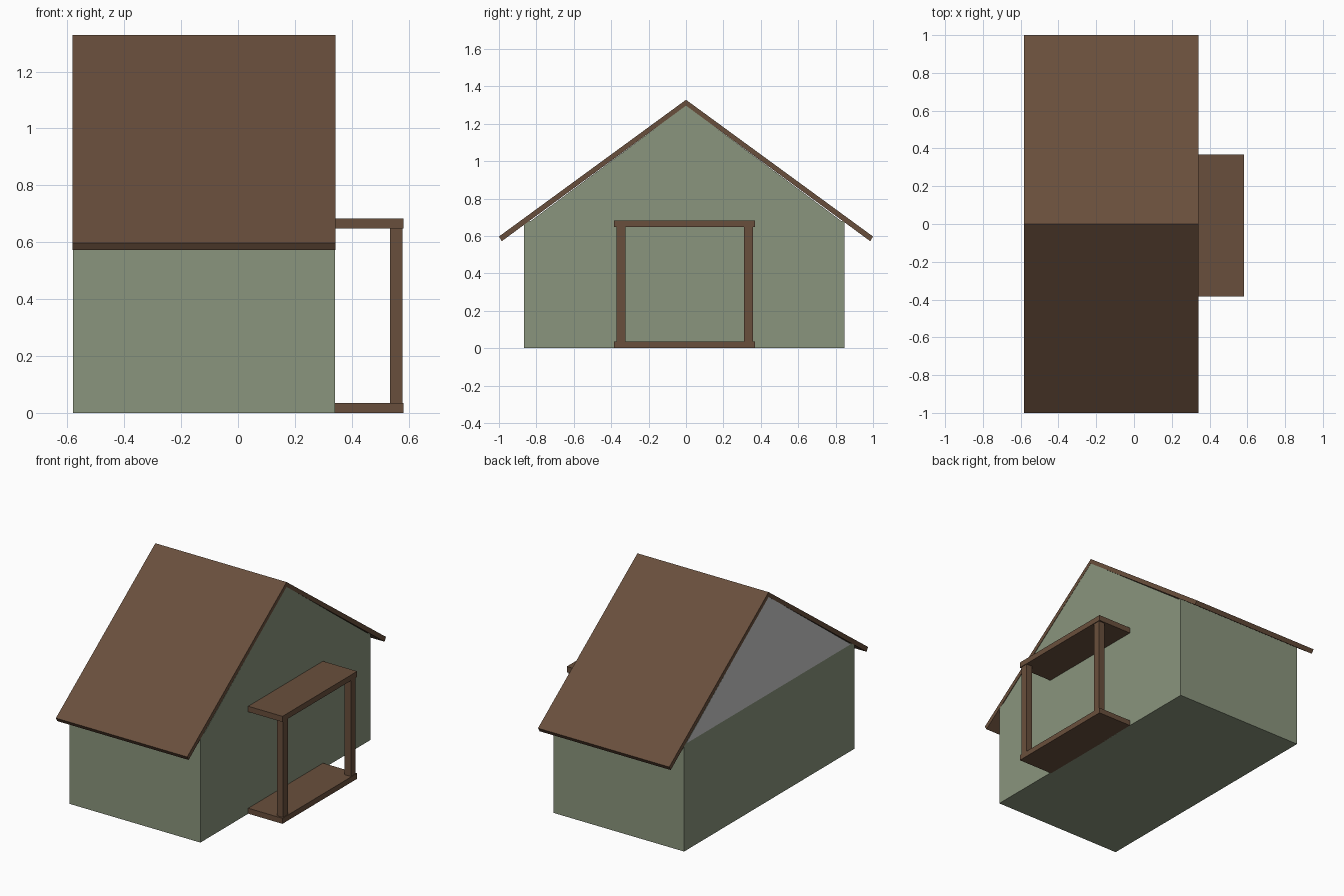
import bpy, bmesh

if "Cube" in bpy.data.objects:
    bpy.data.objects.remove(bpy.data.objects["Cube"])


def material(name, srgb):
    m = bpy.data.materials.new(name)
    lin = [((c / 255 + 0.055) / 1.055) ** 2.4 for c in srgb]
    m.diffuse_color = (*lin, 1.0)
    m.use_nodes = True
    m.node_tree.nodes["Principled BSDF"].inputs["Base Color"].default_value = m.diffuse_color
    return m


GREEN = material("sage green", (138, 149, 125))
BROWN = material("wood brown", (105, 79, 60))
GREY = material("light grey", (204, 204, 204))


def extrude_x(name, profile, x0, x1, *mats):
    """Extrude a (y, z) outline along x from x0 to x1."""
    bm = bmesh.new()
    face = bm.faces.new([bm.verts.new((x0, y, z)) for y, z in profile])
    res = bmesh.ops.extrude_face_region(bm, geom=[face])
    verts = [v for v in res["geom"] if isinstance(v, bmesh.types.BMVert)]
    bmesh.ops.translate(bm, verts=verts, vec=(x1 - x0, 0, 0))
    # the starting face is kept as the cap on the x0 side
    bmesh.ops.recalc_face_normals(bm, faces=bm.faces)
    me = bpy.data.meshes.new(name)
    bm.to_mesh(me)
    bm.free()
    for m in mats:
        me.materials.append(m)
    ob = bpy.data.objects.new(name, me)
    bpy.context.collection.objects.link(ob)
    return ob


def box(name, x, y, z, mat):
    outline = [(y[0], z[0]), (y[1], z[0]), (y[1], z[1]), (y[0], z[1])]
    return extrude_x(name, outline, x[0], x[1], mat)


# House body
box("walls", (-0.58, 0.341), (-0.865, 0.847), (0, 0.68), GREEN)

# Gable infill: green at the porch end, grey at the other end
gable = extrude_x("gable", [(-0.83, 0.68), (0.83, 0.68), (0, 1.298)],
                  -0.581, 0.341, GREEN, GREY)
for p in gable.data.polygons:
    if p.normal.x < -0.9:
        p.material_index = 1

# Pitched roof with overhanging eaves
half = [(0.985, 0.572), (1.0, 0.597)]
outline = [(0, 1.297)] + half + [(0, 1.328)] + [(-y, z) for y, z in reversed(half)]
extrude_x("roof", outline, -0.582, 0.342, BROWN)

# Porch: floor, canopy and two posts
for name, z in (("porch_floor", (0, 0.035)), ("porch_canopy", (0.648, 0.684))):
    box(name, (0.335, 0.582), (-0.384, 0.368), z, BROWN)
for name, y in (("front_post", -0.348), ("back_post", 0.334)):
    box(name, (0.534, 0.578), (y - 0.024, y + 0.024), (0.035, 0.648), BROWN)
